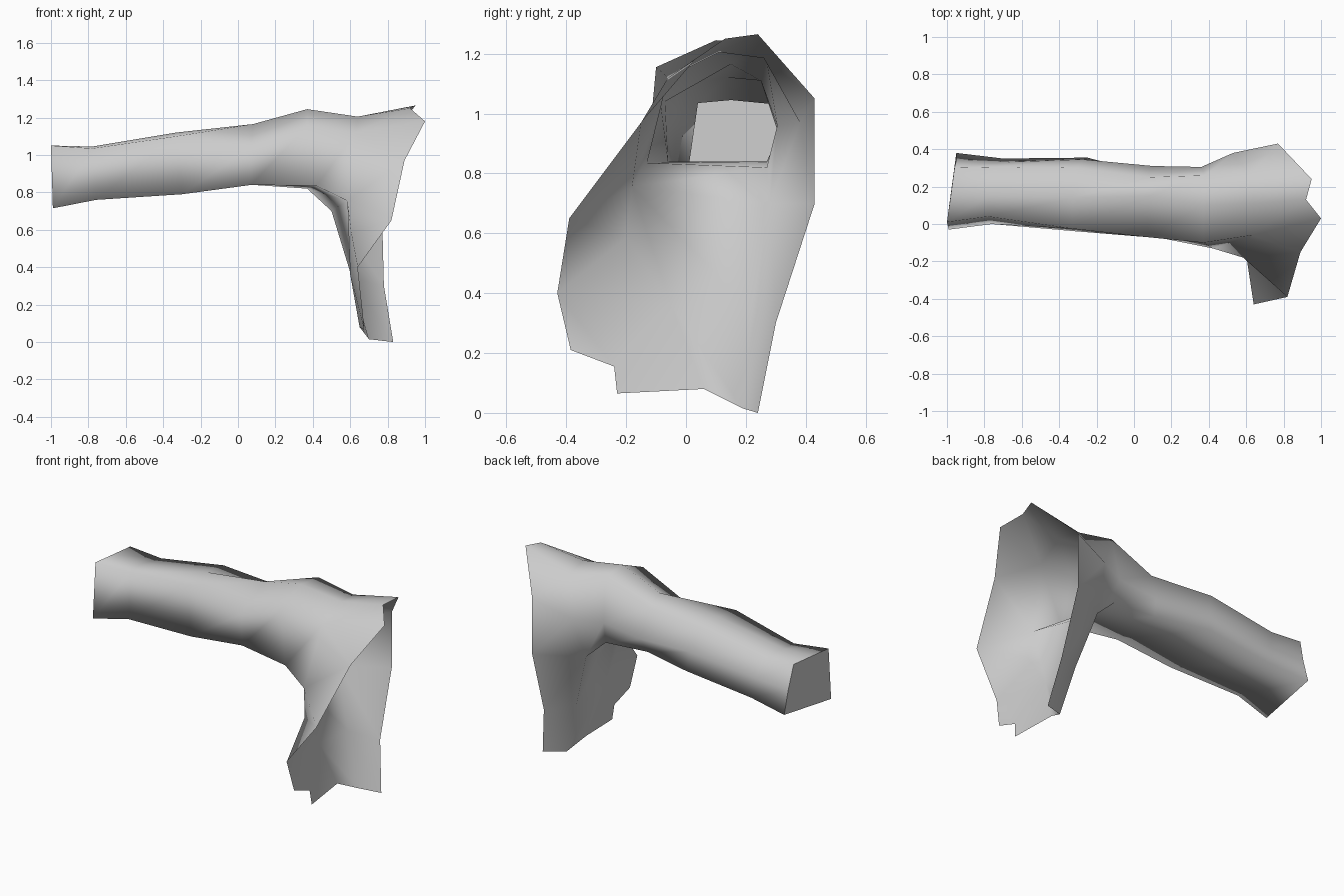
import bpy, bmesh

if "Cube" in bpy.data.objects:
    bpy.data.objects.remove(bpy.data.objects["Cube"])

fabric = bpy.data.materials.new("light_grey_fabric")
fabric.diffuse_color = (0.6, 0.6, 0.6, 1)
fabric.use_nodes = True
fabric.node_tree.nodes["Principled BSDF"].inputs["Base Color"].default_value = fabric.diffuse_color

# Sleeve rings: front top, top, back top, back, back bottom, front bottom
RINGS = [
    [(-1, .01, 1.05), (-.98, .15, 1.05), (-.96, .30, 1.05), (-.95, .34, .90), (-.95, .38, .76), (-.99, -.03, .715)],
    [(-.78, .04, 1.035), (-.78, .15, 1.045), (-.75, .305, 1.03), (-.72, .33, .91), (-.70, .35, .79), (-.76, 0, .76)],
    [(-.33, -.025, 1.10), (-.33, .14, 1.12), (-.31, .30, 1.105), (-.27, .345, .96), (-.25, .355, .84), (-.3, -.04, .79)],
    [(.07, -.07, 1.04), (.08, .15, 1.165), (.08, .25, 1.11), (.10, .31, .93), (.08, .27, .84), (.07, -.06, .84)],
    [(.37, -.10, 1.155), (.37, .10, 1.245), (.38, .26, 1.23), (.36, .305, .96), (.37, .27, .82), (.42, -.13, .835)],
    [(.63, -.06, 1.12), (.64, .11, 1.205), (.62, .26, 1.185), (.53, .38, .97), (.50, .28, .70), (.585, -.18, .755)],
]

# Open edge of the shoulder and the panel hanging below it
EDGE = dict(
    front_low=(.64, -.43, .40), front_mid=(.82, -.39, .65), front_high=(.89, -.15, .97),
    peak_front=(1, .03, 1.18), notch=(.92, .13, 1.25), peak=(.95, .24, 1.265),
    back_high=(.77, .43, 1.05), back_mid=(.77, .43, .70), back_low=(.78, .30, .30),
    hem_back=(.83, .24, 0), hem_fold=(.70, .19, .015), hem_mid=(.65, .06, .08),
    hem_step=(.675, -.23, .065), hem_step_top=(.667, -.24, .155), hem_front=(.66, -.385, .21),
    fold_front=(.605, -.20, .585), panel_mid=(.60, -.05, .36), fold_back=(.61, .22, .34),
)

bm = bmesh.new()
rings = [[bm.verts.new(p) for p in ring] for ring in RINGS]
v = {name: bm.verts.new(p) for name, p in EDGE.items()}

# Sleeve tube with closed cuff
for a, b in zip(rings, rings[1:]):
    for i in range(6):
        j = (i + 1) % 6
        bm.faces.new((a[i], a[j], b[j], b[i]))
cuff = bm.faces.new(list(reversed(rings[0])))

# Flared shoulder and side panel
v.update(zip(("ft", "top", "bt", "back", "bb", "fb"), rings[-1]))
SHOULDER = [
    "ft front_high peak_front",
    "ft peak_front notch top",
    "top notch peak bt",
    "bt peak back_high back",
    "back back_high back_mid bb",
]
FRONT_FLAP = [
    "fb front_mid front_high ft",
    "fb fold_front front_mid",
    "fold_front front_low front_mid",
]
BACK_FLAP = [
    "bb back_mid back_low fold_back",
    "fold_back back_low hem_back hem_fold",
]
SIDE_PANEL = [
    "fb bb fold_back panel_mid",
    "fb panel_mid fold_front",
    "fold_front panel_mid front_low",
    "front_low panel_mid hem_step_top hem_front",
    "panel_mid hem_mid hem_step hem_step_top",
    "panel_mid fold_back hem_fold hem_mid",
]
for patch in SHOULDER + FRONT_FLAP + BACK_FLAP + SIDE_PANEL:
    bm.faces.new([v[n] for n in patch.split()])

# Face everything outward
bmesh.ops.recalc_face_normals(bm, faces=bm.faces[:])
if sum(f.normal.z for f in bm.faces if f.calc_center_median().z > 1.1) < 0:
    bmesh.ops.reverse_faces(bm, faces=bm.faces[:])

# Soft cloth, flat cuff with a hard edge
for face in bm.faces:
    face.smooth = face is not cuff
for edge in cuff.edges:
    edge.smooth = False

mesh = bpy.data.meshes.new("sleeve")
bm.to_mesh(mesh)
bm.free()
sleeve = bpy.data.objects.new("sleeve", mesh)
mesh.materials.append(fabric)
bpy.context.collection.objects.link(sleeve)
